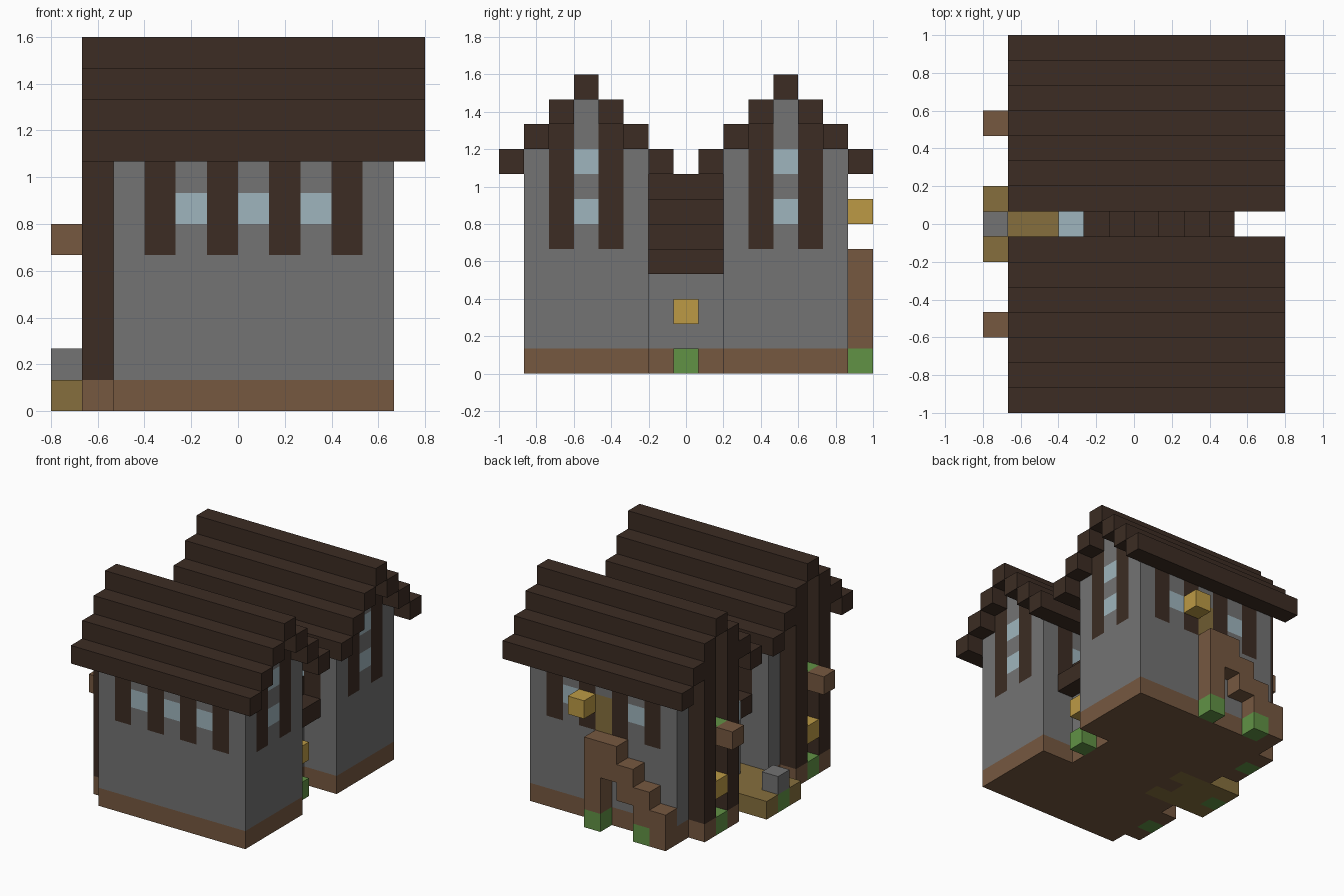
import bpy, bmesh
from mathutils import Vector

cube = bpy.data.objects.get("Cube")
if cube:
    bpy.data.objects.remove(cube, do_unlink=True)

U = 2 / 15                      # edge length of one block
ORIGIN = Vector((-0.8, -1.0, 0.0))

COLOURS = {
    "dark_timber": "3C2C23", "grey_stone": "737373", "brown_wood": "765840",
    "window_glass": "9FB5BD", "lantern_yellow": "BC9A45",
    "straw": "866F3D", "leaf_green": "619245",
}


def linear(c):
    return c / 12.92 if c <= 0.04045 else ((c + 0.055) / 1.055) ** 2.4


def make_material(name, code):
    rgb = [linear(v / 255) for v in bytes.fromhex(code)]
    mat = bpy.data.materials.new(name)
    mat.use_nodes = True
    mat.diffuse_color = (*rgb, 1)
    bsdf = next(n for n in mat.node_tree.nodes if n.type == 'BSDF_PRINCIPLED')
    bsdf.inputs["Base Color"].default_value = (*rgb, 1)
    return mat


MATERIALS = {n: make_material(n, c) for n, c in COLOURS.items()}
blocks = {}                     # grid cell -> (part, colour)


def span(v):
    return range(v[0], v[1] + 1) if isinstance(v, tuple) else (v,)


def fill(part, colour, x, y, z):
    """Fill an inclusive range of cells; later fills replace earlier ones."""
    for i in span(x):
        for j in span(y):
            for k in span(z):
                blocks[i, j, k] = (part, colour)


def house(side, at):
    """One gabled house; at() maps local depth rows to the grid."""
    def put(part, colour, x, rows, z):
        for j in span(rows):
            fill(side + "_" + part, colour, x, at(j), z)

    # Walls, base course and stepped roof
    for j in range(7):
        top = 11 - abs(j - 3)
        if 0 < j < 6:
            put("walls", "grey_stone", (2, 10), j, (1, top - 1))
            put("base", "brown_wood", (2, 10), j, 0)
        put("roof", "dark_timber", (1, 11), j, top)

    # Timber strips and windows on the long walls
    for j in (1, 5):
        for i in (3, 5, 7, 9):
            put("timber", "dark_timber", i, j, (5, 7))
        for i in (4, 6, 8):
            put("windows", "window_glass", i, j, 6)

    # Gable strips, tall posts and gable windows
    for j in (2, 4):
        put("timber", "dark_timber", 10, j, (5, 9))
        put("posts", "dark_timber", 1, j, (1, 9))
        put("base", "brown_wood", 1, j, 0)
    for i in (2, 10):
        for k in (6, 8):
            put("windows", "window_glass", i, 3, k)

    # Plants, lantern and window box between the posts
    put("plants", "leaf_green", 1, 3, 0)
    put("plants", "leaf_green", 1, 3, 5)
    put("lantern", "lantern_yellow", 1, 3, 2)
    put("window_box", "brown_wood", 0, 3, 5)


house("front", lambda j: j)
house("back", lambda j: 14 - j)

# Low link building between the houses
fill("link_walls", "grey_stone", (4, 8), (6, 8), (1, 4))
fill("link_walls", "grey_stone", (5, 7), (6, 8), 5)
fill("link_walls", "grey_stone", 6, (6, 8), 6)
fill("link_base", "brown_wood", (4, 8), (6, 8), 0)
for i in range(3, 10):
    fill("link_roof", "dark_timber", i, (6, 8), 7 - abs(i - 6))
fill("link_base", "brown_wood", 3, 7, 0)
fill("link_walls", "grey_stone", 3, 7, (1, 3))
fill("link_window", "window_glass", 3, 7, 4)
fill("link_plant", "leaf_green", 9, 7, 0)
fill("link_lantern", "lantern_yellow", 9, 7, 2)

# Straw yard with a planted stone
for j in (6, 8):
    fill("yard", "straw", (0, 3), j, 0)
fill("yard", "straw", (1, 2), 7, 0)
fill("yard_plant", "leaf_green", 0, 7, 0)
fill("yard_stone", "grey_stone", 0, 7, 1)

# Rear staircase, landing, door and lantern
for i in range(2, 6):
    fill("staircase", "brown_wood", i, 14, (i - 2, i - 1))
fill("staircase", "brown_wood", 6, 14, (1, 4))
for i in (3, 6):
    fill("stair_plants", "leaf_green", i, 14, 0)
fill("back_door", "straw", 6, 13, (5, 6))
fill("stair_lantern", "lantern_yellow", 7, 14, 6)


def build(part):
    """Make one object from the outward faces of a part's blocks."""
    cells = {c: col for c, (p, col) in blocks.items() if p == part}
    slots = sorted(set(cells.values()))
    bm = bmesh.new()
    for cell, colour in cells.items():
        for axis in range(3):
            for sign in (0, 1):
                near = list(cell)
                near[axis] += 2 * sign - 1
                if tuple(near) in blocks:
                    continue
                ring = []
                for a, b in ((0, 0), (1, 0), (1, 1), (0, 1)):
                    p = Vector(cell)
                    p[axis] += sign
                    p[(axis + 1) % 3] += a
                    p[(axis + 2) % 3] += b
                    ring.append(bm.verts.new(ORIGIN + p * U))
                face = bm.faces.new(ring if sign else ring[::-1])
                face.material_index = slots.index(colour)
    if bm.faces:
        bmesh.ops.remove_doubles(bm, verts=bm.verts[:], dist=U / 100)
        mesh = bpy.data.meshes.new(part)
        bm.to_mesh(mesh)
        for s in slots:
            mesh.materials.append(MATERIALS[s])
        bpy.context.collection.objects.link(bpy.data.objects.new(part, mesh))
    bm.free()


for part in sorted({p for p, _ in blocks.values()}):
    build(part)
